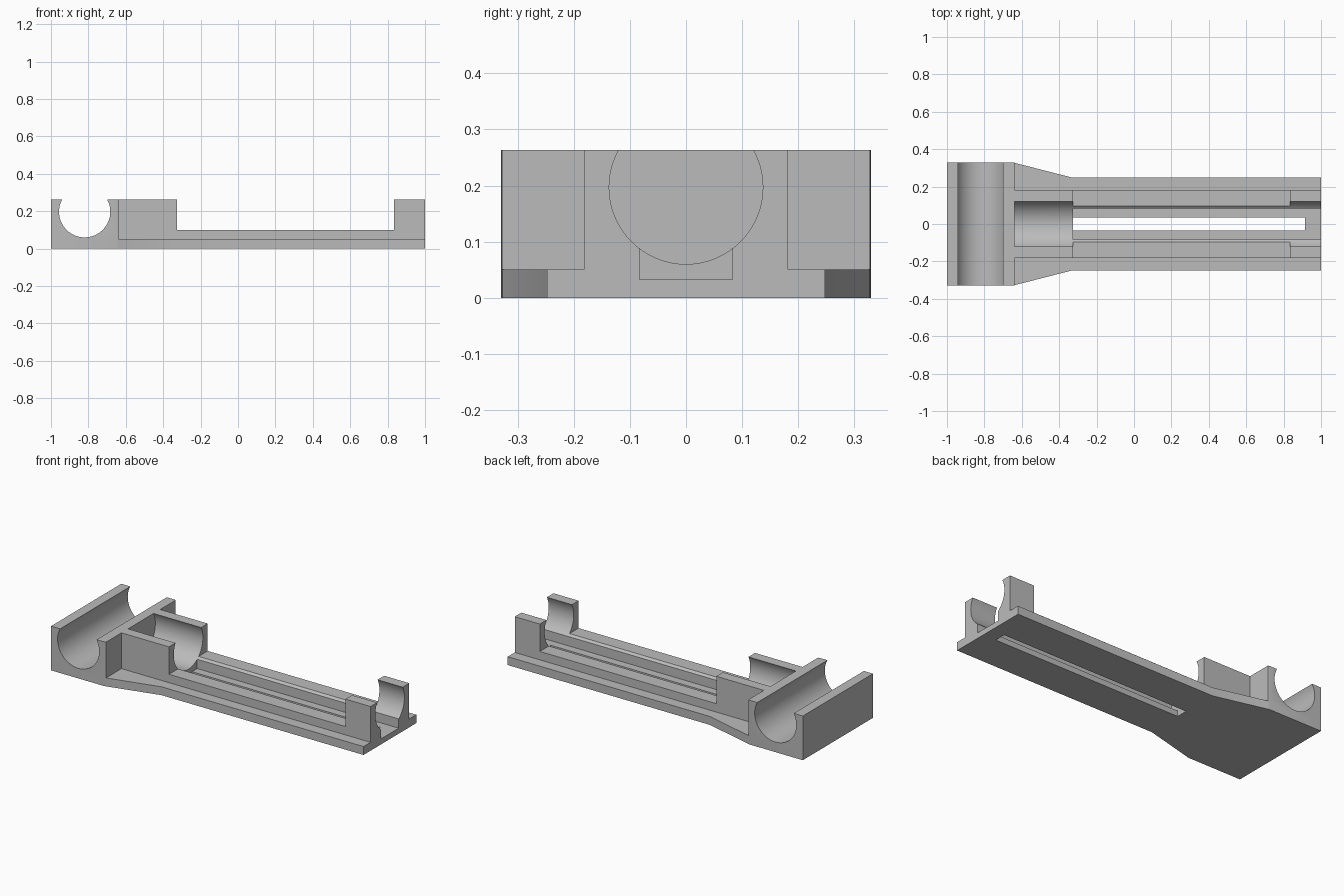
import bpy, bmesh, math
from mathutils import Matrix, Vector

default = bpy.data.objects.get("Cube")
if default:
    bpy.data.objects.remove(default, do_unlink=True)

TOP, PLATE_TOP, RAIL_TOP = 0.263, 0.05, 0.10
BORE_R, BORE_Z = 0.137, 0.197
HEAD_END, CRADLE_END, STOP_START = -0.64, -0.327, 0.835

grey = bpy.data.materials.new("light grey plastic")
grey.diffuse_color = (0.5, 0.5, 0.5, 1)
grey.use_nodes = True
grey.node_tree.nodes["Principled BSDF"].inputs["Base Color"].default_value = (0.5, 0.5, 0.5, 1)


def add_object(name, bm):
    bmesh.ops.recalc_face_normals(bm, faces=bm.faces)
    mesh = bpy.data.meshes.new(name)
    bm.to_mesh(mesh)
    bm.free()
    mesh.materials.append(grey)
    obj = bpy.data.objects.new(name, mesh)
    bpy.context.collection.objects.link(obj)
    return obj


def prism(name, points, direction):
    """Extrude a closed polygon along a direction."""
    bm = bmesh.new()
    face = bm.faces.new([bm.verts.new(p) for p in points])
    new = bmesh.ops.extrude_face_region(bm, geom=[face])["geom"]
    verts = [g for g in new if isinstance(g, bmesh.types.BMVert)]
    bmesh.ops.translate(bm, verts=verts, vec=Vector(direction))
    return add_object(name, bm)


def box(name, x0, x1, half_y, z0, z1):
    corners = [(x0, -half_y), (x1, -half_y), (x1, half_y), (x0, half_y)]
    return prism(name, [(x, y, z0) for x, y in corners], (0, 0, z1 - z0))


def cylinder(name, centre, length, axis):
    bm = bmesh.new()
    turn = Matrix.Rotation(math.pi / 2, 4, axis)
    bmesh.ops.create_cone(bm, cap_ends=True, segments=64, radius1=BORE_R, radius2=BORE_R,
                          depth=length, matrix=Matrix.Translation(centre) @ turn)
    return add_object(name, bm)


def combine(target, other, operation):
    other.hide_render = True
    mod = target.modifiers.new(operation.lower(), "BOOLEAN")
    mod.operation, mod.solver, mod.object = operation, "EXACT", other
    bpy.context.view_layer.objects.active = target
    bpy.ops.object.modifier_apply(modifier=mod.name)
    bpy.data.objects.remove(other, do_unlink=True)


def mirrored(side):
    return side + [(x, -y) for x, y in reversed(side)]


# Tapered base plate
plate_side = [(-1, -0.33), (-0.65, -0.33), (-0.33, -0.248), (1, -0.248)]
holder = prism("rod_holder", [(x, y, 0) for x, y in mirrored(plate_side)], (0, 0, PLATE_TOP))

# Head block for the crosswise rod
head_side = [(-1, -0.33), (-0.65, -0.33), (HEAD_END, -0.3275)]
head = prism("head_block", [(x, y, 0) for x, y in mirrored(head_side)], (0, 0, TOP))

# Lengthwise body: tall cradle, low rails, tall end stop
profile = [(-0.66, 0.01), (1, 0.01), (1, TOP), (STOP_START, TOP), (STOP_START, RAIL_TOP),
           (CRADLE_END, RAIL_TOP), (CRADLE_END, TOP), (-0.66, TOP)]
body = prism("body", [(x, -0.182, z) for x, z in profile], (0, 0.364, 0))

for part in (head, body):
    combine(holder, part, "UNION")

# Crosswise bore, lengthwise bore, floor groove and through slot
cutters = [
    cylinder("cross_bore", (-0.82, 0, BORE_Z), 1, "X"),
    cylinder("long_bore", (HEAD_END + 1, 0, BORE_Z), 2, "Y"),
    box("floor_groove", CRADLE_END, 1.2, 0.083, 0.033, 0.15),
    box("through_slot", CRADLE_END, 0.915, 0.034, -0.1, 0.15),
]
for cutter in cutters:
    combine(holder, cutter, "DIFFERENCE")

# One material slot and smooth bores with sharp edges
holder.data.materials.clear()
holder.data.materials.append(grey)
for poly in holder.data.polygons:
    poly.material_index = 0
bpy.ops.object.select_all(action="DESELECT")
holder.select_set(True)
bpy.context.view_layer.objects.active = holder
bpy.ops.object.shade_smooth_by_angle(angle=math.radians(25))
